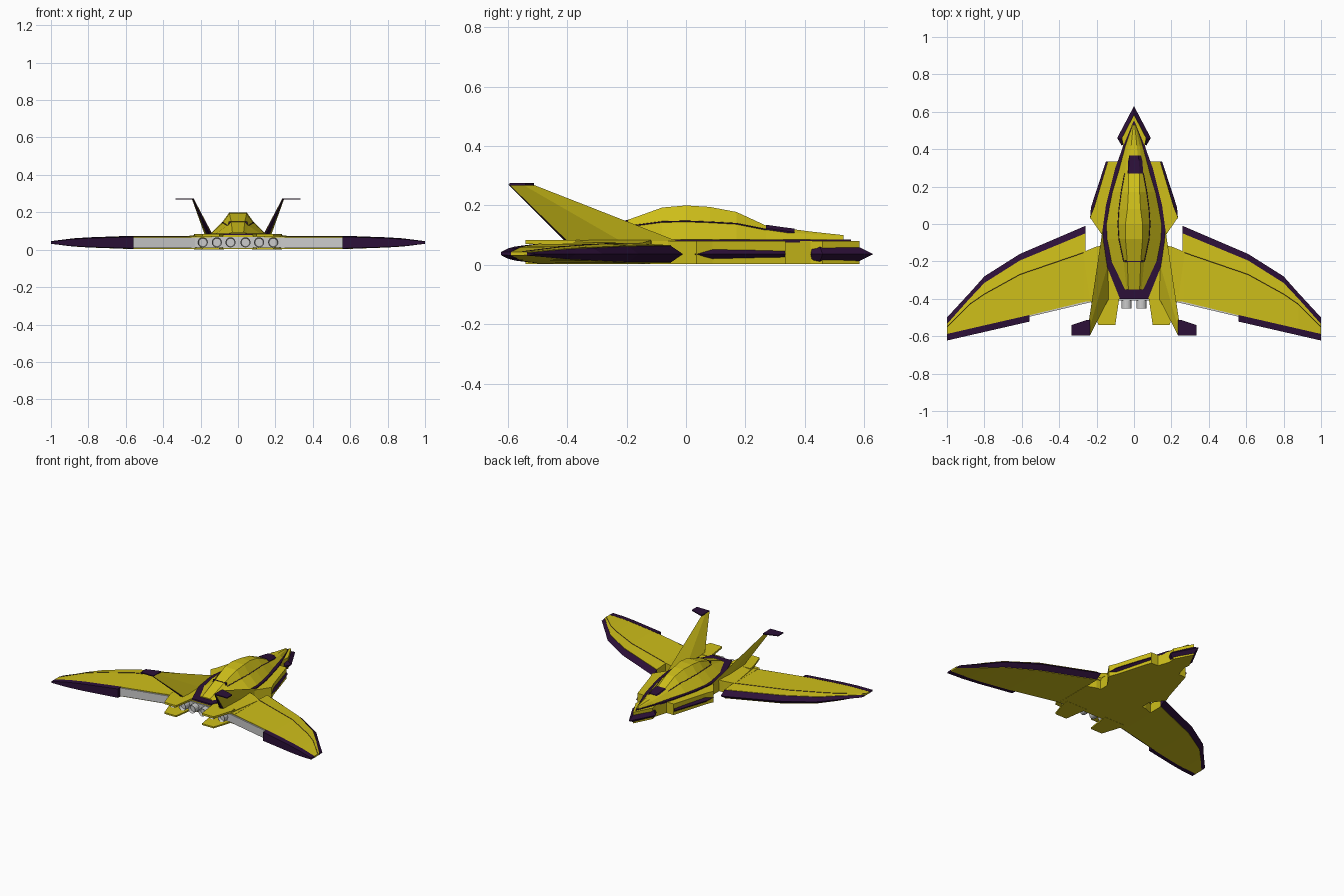
import bpy, bmesh
from mathutils import Matrix

if "Cube" in bpy.data.objects:
    bpy.data.objects.remove(bpy.data.objects["Cube"])


def material(name, color):
    m = bpy.data.materials.new(name)
    m.diffuse_color = (*color, 1)
    m.use_nodes = True
    m.node_tree.nodes["Principled BSDF"].inputs["Base Color"].default_value = m.diffuse_color
    return m


YELLOW = material("yellow_paint", (0.62, 0.52, 0.01))
PURPLE = material("dark_purple", (0.025, 0.005, 0.04))


def finish(name, bm, mat, mirror):
    bmesh.ops.recalc_face_normals(bm, faces=bm.faces)
    me = bpy.data.meshes.new(name)
    bm.to_mesh(me)
    bm.free()
    ob = bpy.data.objects.new(name, me)
    bpy.context.collection.objects.link(ob)
    if mat:
        me.materials.append(mat)
    if mirror:
        ob.modifiers.new("mirror", 'MIRROR')
    return ob


def loft(name, rings, mat=None, mirror=True):
    """Skin a row of closed 3D rings and cap both ends."""
    bm = bmesh.new()
    vs = [[bm.verts.new(p) for p in r] for r in rings]
    n = len(vs[0])
    for a, b in zip(vs, vs[1:]):
        for i in range(n):
            j = (i + 1) % n
            bm.faces.new((a[i], a[j], b[j], b[i]))
    bm.faces.new(vs[0])
    bm.faces.new(vs[-1])
    return finish(name, bm, mat, mirror)


def prism(name, pts, z0, z1, mat=None, mirror=True):
    return loft(name, [[(x, y, z) for x, y in pts] for z in (z0, z1)], mat, mirror)


def both(pts):
    """Complete a half outline across x = 0."""
    return pts + [(-x, y) for x, y in reversed(pts) if x > 0]


def edge_strip(name, path):
    """Pointed strip: path of (inner x, y, outer x, y, half height)."""
    zc = 0.036
    return loft(name, [[(ix, iy, zc + h), (ox, oy, zc), (ix, iy, zc - h)]
                       for ix, iy, ox, oy, h in path], PURPLE)


# Lower hull
prism("hull", both([(0, .585), (.065, .46), (.058, .42), (.085, .335), (.14, .335),
                    (.213, .09), (.235, .035), (.17, -.06), (.17, -.40)]),
      0.003, 0.08, YELLOW, False)
edge_strip("nose_edge", [(0, .575, 0, .63, .028), (.06, .45, .09, .46, .028),
                         (.055, .425, .066, .42, .024)])
edge_strip("hull_side_edge", [(.13, .33, .15, .335, .022), (.205, .09, .23, .09, .023),
                              (.213, .03, .235, .03, .023)])
prism("hull_trim", both([(0, .555), (.06, .41), (.10, .30), (.15, .10), (.168, -.03),
                         (.155, -.20), (.075, -.40)]), 0.075, 0.086, PURPLE, False)

# Upper fuselage: y, base width, mid width, mid z, top width, top z
HUMP = [(.53, .010, .006, .097, .004, .100), (.42, .048, .030, .103, .015, .112),
        (.27, .088, .050, .118, .028, .132), (.17, .118, .068, .138, .030, .178),
        (.08, .136, .080, .143, .035, .195), (0, .150, .085, .146, .046, .200),
        (-.08, .148, .080, .144, .046, .193), (-.20, .125, .055, .128, .036, .150),
        (-.35, .055, .040, .090, .030, .092)]
loft("upper_fuselage", [[(-b, y, .083), (-m, y, mz), (-t, y, tz), (t, y, tz), (m, y, mz), (b, y, .083)]
                        for y, b, m, mz, t, tz in HUMP], YELLOW, False)
loft("canopy_front_panel", [[(-w, y, z - .03), (-w * .6, y, z), (w * .6, y, z), (w, y, z - .012), (w, y, z - .03)]
                            for y, w, z in ((.365, .038, .122), (.34, .044, .125), (.27, .050, .135))],
     PURPLE, False)

# Thin dark seams beside the canopy
curve = bpy.data.curves.new("canopy_seam", 'CURVE')
curve.dimensions = '3D'
curve.bevel_depth = 0.003
curve.bevel_resolution = 0
seam_pts = [(m, y, mz) for y, b, m, mz, t, tz in HUMP[2:8]]
for s in (1, -1):
    sp = curve.splines.new('POLY')
    sp.points.add(len(seam_pts) - 1)
    for p, (x, y, z) in zip(sp.points, seam_pts):
        p.co = (s * x, y, z, 1)
curve.materials.append(PURPLE)
bpy.context.collection.objects.link(bpy.data.objects.new("canopy_seam", curve))
prism("canopy_rear_trim", [(-.05, -.195), (.05, -.195), (.05, -.203), (-.05, -.203)],
      .12, .151, PURPLE, False)

# Wings: x, outer leading y, inner leading y, ridge y, trailing y, half thickness
WING = [(.26, -.01, -.05, -.15, -.415, .034), (.61, -.16, -.195, -.27, -.50, .033),
        (.80, -.28, -.315, -.375, -.545, .026), (.88, -.37, -.40, -.43, -.562, .021),
        (1.0, -.50, -.535, -.55, -.59, .006)]
ZC = 0.038
loft("wing", [[(x, i, ZC + h * .82), (x, r, ZC + h), (x, t, ZC + h * .95),
               (x, t, ZC - h), (x, i, ZC - h * .95)]
              for x, o, i, r, t, h in WING], YELLOW)
edge_strip("wing_leading_edge", [(x, i, x, o, h * .8) for x, o, i, r, t, h in WING])
loft("wing_ridge_line", [[(x, r + .004, ZC + h - .004), (x, r, ZC + h + .002), (x, r - .004, ZC + h - .004)]
                         for x, o, i, r, t, h in WING], PURPLE)
loft("wing_trailing_edge", [[(x, y + .035, ZC + h), (x, y, ZC + h * .9), (x, y, ZC - h * .9), (x, y + .035, ZC - h)]
                            for x, y, h in ((.56, -.522, .034), (.80, -.577, .026),
                                            (.90, -.60, .019), (1.0, -.623, .006))], PURPLE)
prism("wing_rear_grille", [(.20, -.39), (.56, -.47), (.56, -.496), (.23, -.418), (.20, -.418)], .010, .066)

# Wing roots and sloping covers
prism("wing_root", [(.15, -.12), (.20, -.125), (.265, -.15), (.265, -.416), (.15, -.405)], .003, .072, YELLOW)
cover = [(.15, -.115, .086), (.20, -.12, .082), (.272, -.15, .073), (.235, -.41, .077), (.14, -.41, .086)]
loft("wing_root_cover", [cover, [(x, y, .065) for x, y, z in cover]], YELLOW)

# Rear bulkhead, exhaust flaps and nozzles
prism("rear_bulkhead", [(-.22, -.38), (.22, -.38), (.22, -.408), (-.22, -.408)], .010, .068, None, False)
FLAP = [(.075, -.37), (.235, -.37), (.232, -.41), (.19, -.54), (.10, -.54)]
prism("upper_exhaust_flap", FLAP, .070, .083, YELLOW)
prism("lower_exhaust_flap", FLAP, .002, .012, YELLOW)
for k, x in enumerate((.04, .113, .188)):
    bm = bmesh.new()
    bmesh.ops.create_cone(bm, cap_ends=True, segments=16, radius1=.027, radius2=.027, depth=.07,
                          matrix=Matrix.Translation((x, -.418, .039)) @ Matrix.Rotation(1.5707963, 4, 'X'))
    bm.faces.ensure_lookup_table()
    end = [f for f in bm.faces if f.calc_center_median().y < -.45]
    bmesh.ops.inset_region(bm, faces=end, thickness=.005)
    bmesh.ops.translate(bm, verts=end[0].verts, vec=(0, .02, 0))
    finish(f"nozzle_{k + 1}", bm, None, True)

# Canted tail fins with dark rear edge and outward tips
loft("tail_fin", [[(.168, -.03, .08), (.178, -.22, .08), (.170, -.40, .08), (.135, -.40, .08), (.140, -.22, .08)],
                  [(.240, -.515, .27), (.246, -.55, .27), (.245, -.595, .27), (.235, -.595, .27), (.235, -.55, .27)]],
     YELLOW)
loft("fin_rear_edge", [[(.135, -.398, .08), (.170, -.398, .08), (.1525, -.408, .08)],
                       [(.235, -.593, .27), (.245, -.593, .27), (.240, -.598, .27)]], PURPLE)
prism("fin_tip", [(.235, -.512), (.25, -.512), (.333, -.54), (.333, -.595), (.235, -.595)], .268, .275, PURPLE)
